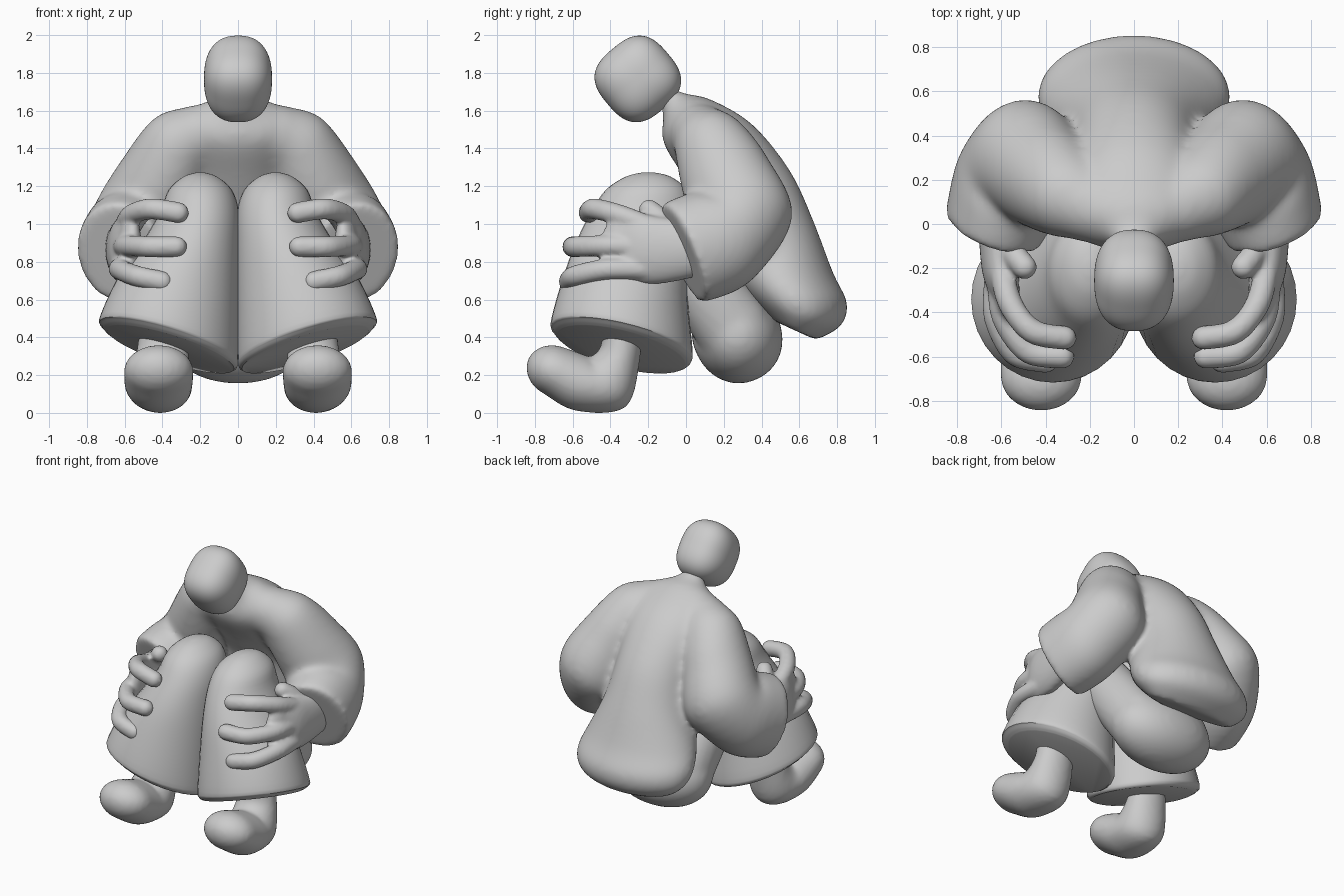
import bpy, bmesh, math
from mathutils import Vector, Matrix

if "Cube" in bpy.data.objects:
    bpy.data.objects.remove(bpy.data.objects["Cube"])

N = 32


def smooth_stations(st, steps):
    """Catmull-Rom between stations; each is (centre, u, v)."""
    out = []
    for i in range(len(st) - 1):
        q = [st[max(i - 1, 0)], st[i], st[i + 1], st[min(i + 2, len(st) - 1)]]
        for s in range(steps):
            t = s / steps
            w = (-.5*t + t*t - .5*t**3, 1 - 2.5*t*t + 1.5*t**3,
                 .5*t + 2*t*t - 1.5*t**3, -.5*t*t + .5*t**3)
            out.append([sum((q[k][j] * w[k] for k in range(4)), Vector((0, 0, 0))) for j in range(3)])
    out.append(st[-1])
    return out


def loft(bm, st, steps=4):
    st = smooth_stations(st, steps) if steps > 1 else st
    rings = []
    for c, u, v in st:
        rings.append([bm.verts.new(c + u * math.cos(2*math.pi*k/N) + v * math.sin(2*math.pi*k/N))
                      for k in range(N)])
    faces = [bm.faces.new((a[k], a[(k+1) % N], b[(k+1) % N], b[k]))
             for a, b in zip(rings, rings[1:]) for k in range(N)]
    faces += [bm.faces.new(rings[0][::-1]), bm.faces.new(rings[-1])]
    bmesh.ops.recalc_face_normals(bm, faces=faces)


def tube(bm, pts, ref=(1, 0, 0), round_start=True, round_end=True):
    """Tube along (x, y, z, a, b) points; a is the radius along ref."""
    ref, st = Vector(ref), []
    for i, p in enumerate(pts):
        t = (Vector(pts[min(i+1, len(pts)-1)][:3]) - Vector(pts[max(i-1, 0)][:3])).normalized()
        u = (ref - t * ref.dot(t)).normalized()
        st.append((Vector(p[:3]), u * p[3], t.cross(u) * p[4]))
    st = smooth_stations(st, 5)

    def cap(s, sign):
        c, u, v = s
        n = u.cross(v).normalized() * sign * (u.length + v.length) / 2
        return [(c + n * math.sin(a), u * math.cos(a), v * math.cos(a))
                for a in (.3, .6, .9, 1.2, 1.45)]
    if round_start:
        st = cap(st[0], -1)[::-1] + st
    if round_end:
        st = st + cap(st[-1], 1)
    loft(bm, st, 1)


def blob(bm, centre, radii, n=2.0, rot=0.0, nx=None):
    """Superellipsoid turned about x by rot degrees; nx is the roundness across x."""
    nx = nx or n
    vs = bmesh.ops.create_icosphere(bm, subdivisions=5, radius=1)["verts"]
    m = Matrix.Rotation(math.radians(rot), 3, 'X')
    for v in vs:
        d = v.co.normalized()
        side = (abs(d.y)**n + abs(d.z)**n) ** (1/n)
        r = (abs(d.x)**nx + side**nx) ** (-1/nx)
        v.co = Vector(centre) + m @ Vector([d[k] * r * radii[k] for k in range(3)])


def finish(name, bm, mirror=False, voxel=0, relax=0):
    for f in bm.faces:
        f.smooth = True
    for e in bm.edges:
        e.smooth = e.calc_face_angle(0) < math.radians(40)
    me = bpy.data.meshes.new(name)
    bm.to_mesh(me)
    bm.free()
    ob = bpy.data.objects.new(name, me)
    bpy.context.collection.objects.link(ob)
    if mirror:
        ob.modifiers.new("mirror", 'MIRROR').use_mirror_merge = False
    if voxel:
        r = ob.modifiers.new("blend", 'REMESH')
        r.mode, r.voxel_size, r.use_smooth_shade = 'VOXEL', voxel, True
        s = ob.modifiers.new("relax", 'SMOOTH')
        s.factor, s.iterations = .5, relax
    return ob


# head: rounded block, tilted forward
bm = bmesh.new()
blob(bm, (0, -.255, 1.768), (.18, .208, .208), 2.8, 40, 2.4)
finish("head", bm)

# jacket: hunched torso blended with both sleeves
bm = bmesh.new()
torso = [  # back y, z, front y, z, half width
    (-.06, 1.72, -.14, 1.64, .08), (.0, 1.69, -.12, 1.57, .12),
    (.13, 1.66, -.12, 1.43, .29), (.35, 1.53, .0, 1.23, .31),
    (.55, 1.285, .10, 1.05, .28), (.67, 1.03, .15, .88, .31),
    (.78, .74, .22, .75, .395), (.855, .58, .28, .66, .435),
    (.82, .46, .36, .58, .42), (.69, .385, .46, .49, .33)]
loft(bm, [(Vector((0, (a+c)/2, (b+d)/2)), Vector((w, 0, 0)), Vector((0, (a-c)/2, (b-d)/2)))
          for a, b, c, d, w in torso])
sleeve = [(.20, .09, 1.46, .18, .17), (.29, .13, 1.42, .21, .20), (.40, .21, 1.25, .23, .245),
          (.495, .29, 1.05, .26, .275), (.565, .19, .93, .255, .28), (.63, -.02, .845, .235, .285)]
for s in (1, -1):
    tube(bm, [(s*x, y, z, a, b) for x, y, z, a, b in sleeve], round_end=False)
finish("jacket", bm, voxel=.018, relax=22)

# hands: palm, three fingers and a thumb
bm = bmesh.new()
tube(bm, [(.62, .05, .87, .085, .15), (.61, -.12, .86, .088, .175), (.60, -.24, .868, .08, .185),
          (.575, -.34, .88, .06, .18)])
R = .056
for path in (
        [(.60, -.2, .99), (.56, -.36, 1.05), (.46, -.485, 1.08), (.315, -.515, 1.06)],
        [(.61, -.22, .88), (.59, -.42, .885), (.48, -.575, .88), (.325, -.60, .88)],
        [(.62, -.22, .76), (.625, -.42, .76), (.54, -.585, .725), (.40, -.62, .695)],
        [(.60, -.05, .93), (.54, -.14, 1.03), (.495, -.195, 1.075)]):
    tube(bm, [(*p, R, R) for p in path], ref=(0, 0, 1))
finish("hands", bm, mirror=True, voxel=.013, relax=8)

# trouser legs: flared from the knee to a slanted hem
bm = bmesh.new()
leg = [  # centre, radii, hem slant
    (.20, -.20, 1.273, .02, .03, 0), (.20, -.20, 1.25, .09, .12, 0),
    (.20, -.21, 1.18, .168, .215, 0), (.205, -.235, 1.06, .21, .27, 0),
    (.255, -.285, .88, .262, .305, .1), (.32, -.325, .65, .325, .335, .5),
    (.363, -.34, .41, .368, .375, .9), (.363, -.34, .36, .362, .366, 1),
    (.355, -.34, .335, .335, .335, 1)]
loft(bm, [(Vector((x, y, z)), Vector((a, 0, .3*k*a)), Vector((0, b, -.23*k*b)))
          for x, y, z, a, b, k in leg])
finish("trouser_legs", bm, mirror=True)

# seat and thighs
bm = bmesh.new()
blob(bm, (0, .27, .41), (.37, .235, .255), 2.1, 25)
for s in (1, -1):
    tube(bm, [(s*.2, -.16, 1.0, .17, .17), (s*.2, .05, .72, .18, .19), (s*.18, .25, .45, .18, .2)])
finish("seat", bm, voxel=.02, relax=10)

# feet
bm = bmesh.new()
tube(bm, [(.40, -.34, .45, .12, .10), (.40, -.35, .31, .14, .11), (.41, -.42, .16, .165, .165),
          (.42, -.55, .155, .18, .148), (.42, -.69, .22, .185, .135)])
finish("feet", bm, mirror=True, voxel=.016, relax=8)
